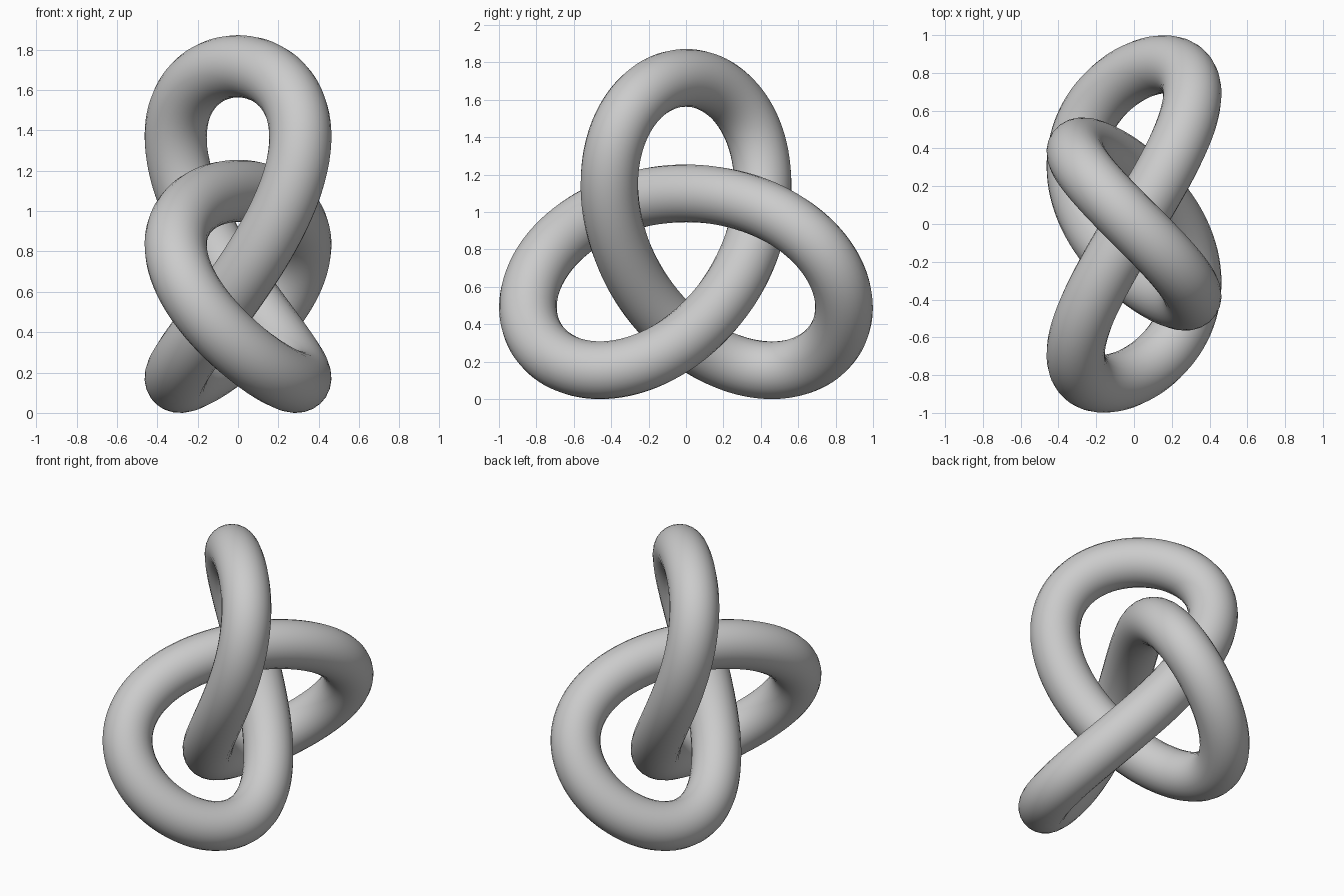
import bpy
from math import sin, cos, pi

if "Cube" in bpy.data.objects:
    bpy.data.objects.remove(bpy.data.objects["Cube"])

SCALE = 0.3088      # size of the trefoil centre line
RADIUS = 0.1544     # tube radius
CENTRE_Z = 0.791
STEPS = 240

# Trefoil centre line lying in the y-z plane, weaving along x
curve = bpy.data.curves.new("trefoil_knot", 'CURVE')
curve.dimensions = '3D'
curve.bevel_depth = RADIUS
curve.bevel_resolution = 10
path = curve.splines.new('POLY')
path.points.add(STEPS - 1)
for i, point in enumerate(path.points):
    t = 2 * pi * i / STEPS
    point.co = (SCALE * sin(3 * t),
                SCALE * (sin(t) + 2 * sin(2 * t)),
                CENTRE_Z - SCALE * (cos(t) - 2 * cos(2 * t)), 1)
path.use_cyclic_u = True

# Turn the swept tube into a smooth mesh
knot = bpy.data.objects.new("trefoil_knot", curve)
bpy.context.collection.objects.link(knot)
bpy.context.view_layer.objects.active = knot
knot.select_set(True)
bpy.ops.object.convert(target='MESH')
bpy.ops.object.shade_smooth()
